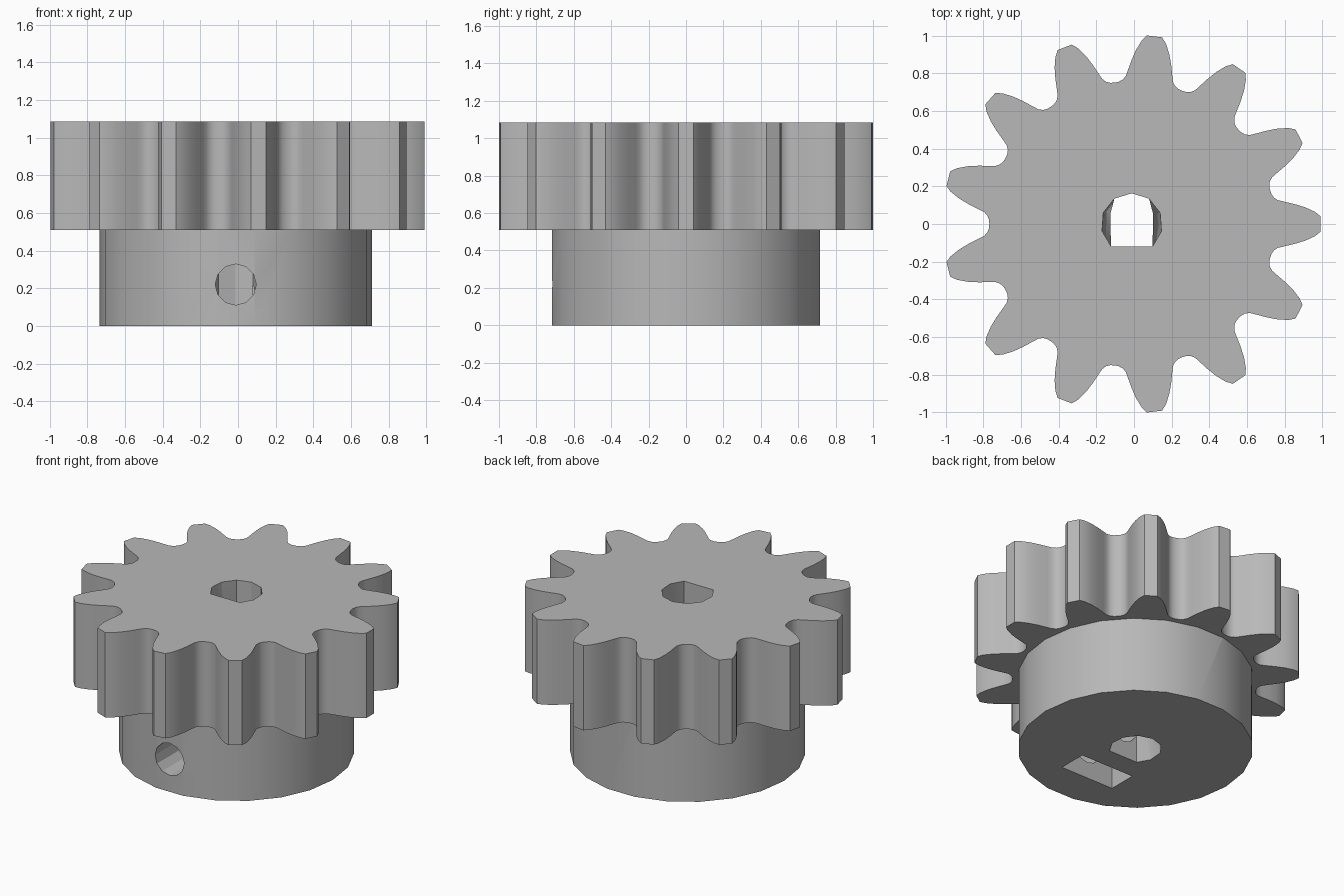
import bpy, bmesh
from math import sin, cos, radians, pi

if "Cube" in bpy.data.objects:
    bpy.data.objects.remove(bpy.data.objects["Cube"])

CX = -0.012          # shaft axis
TEETH = 13
HUB_TOP, GEAR_TOP = 0.51, 1.085
SCREW_Z = 0.22

grey = bpy.data.materials.new("grey_plastic")
grey.use_nodes = True
grey.diffuse_color = (0.48, 0.48, 0.48, 1)
grey.node_tree.nodes["Principled BSDF"].inputs["Base Color"].default_value = (0.48, 0.48, 0.48, 1)


def loft(name, rings):
    """Closed solid through rings of 3D points."""
    bm = bmesh.new()
    loops = [[bm.verts.new(p) for p in ring] for ring in rings]
    n = len(loops[0])
    for a, b in zip(loops, loops[1:]):
        for i in range(n):
            j = (i + 1) % n
            bm.faces.new((a[i], a[j], b[j], b[i]))
    bm.faces.new(loops[0][::-1])
    bm.faces.new(loops[-1])
    bmesh.ops.recalc_face_normals(bm, faces=bm.faces)
    mesh = bpy.data.meshes.new(name)
    bm.to_mesh(mesh)
    bm.free()
    mesh.materials.append(grey)
    obj = bpy.data.objects.new(name, mesh)
    bpy.context.collection.objects.link(obj)
    return obj


def upright(points, z):
    return [(CX + x, y, z) for x, y in points]


def facing(points, y):
    return [(CX + x, y, z) for x, z in points]


def polar(r, angle):
    return r * cos(angle), r * sin(angle)


# Toothed wheel: one flank (radius, degrees from tooth axis), mirrored and repeated
flank = [(1.004, 2.3), (0.975, 3.8), (0.925, 5.5), (0.87, 7.0), (0.815, 8.4),
         (0.785, 9.3), (0.767, 10.6), (0.758, 12.2)]
tooth = [(r, -a) for r, a in reversed(flank)] + flank
outline = []
for t in range(TEETH):
    axis = 2 * pi * t / TEETH
    outline += [polar(r, axis + radians(a)) for r, a in tooth]
    outline.append(polar(0.756, axis + pi / TEETH))
wheel = loft("toothed_wheel", [upright(outline, HUB_TOP), upright(outline, GEAR_TOP)])

# Hub, reaching into the wheel so the two fuse
disc = [polar(0.723, 2 * pi * i / 22) for i in range(22)]
gear = loft("pinion_gear", [upright(disc, 0), upright(disc, HUB_TOP + 0.2)])

# D-shaped shaft bore, pinched at the screw height
bore_d = [polar(0.163, radians(-47.5 + 275 * i / 8)) for i in range(9)]
pinched = [(max(-0.112, min(0.112, x)), y) for x, y in bore_d]
bore = loft("bore_cutter", [upright(bore_d, -0.02), upright(pinched, SCREW_Z),
                            upright(bore_d, GEAR_TOP + 0.02)])

# Set-screw hole from the front
circle = [(x, z + SCREW_Z) for x, z in (polar(0.109, 2 * pi * i / 12) for i in range(12))]
screw = loft("screw_cutter", [facing(circle, -1), facing(circle, -0.06)])

# Nut slot, open at the bottom with a pointed roof
slot = [(-0.2, -0.1), (0.2, -0.1), (0.2, 0.335), (0, 0.45), (-0.2, 0.335)]
nut = loft("nut_cutter", [facing(slot, -0.463), facing(slot, -0.27)])

# Fuse and cut
bpy.context.view_layer.objects.active = gear
for tool, operation in ((wheel, 'UNION'), (bore, 'DIFFERENCE'),
                        (screw, 'DIFFERENCE'), (nut, 'DIFFERENCE')):
    tool.hide_render = True
    mod = gear.modifiers.new(tool.name, 'BOOLEAN')
    mod.operation = operation
    mod.solver = 'EXACT'
    mod.object = tool
    bpy.ops.object.modifier_apply(modifier=mod.name)
    bpy.data.objects.remove(tool)

bpy.ops.object.select_all(action='DESELECT')
gear.select_set(True)
bpy.ops.object.shade_smooth_by_angle(angle=radians(28))
